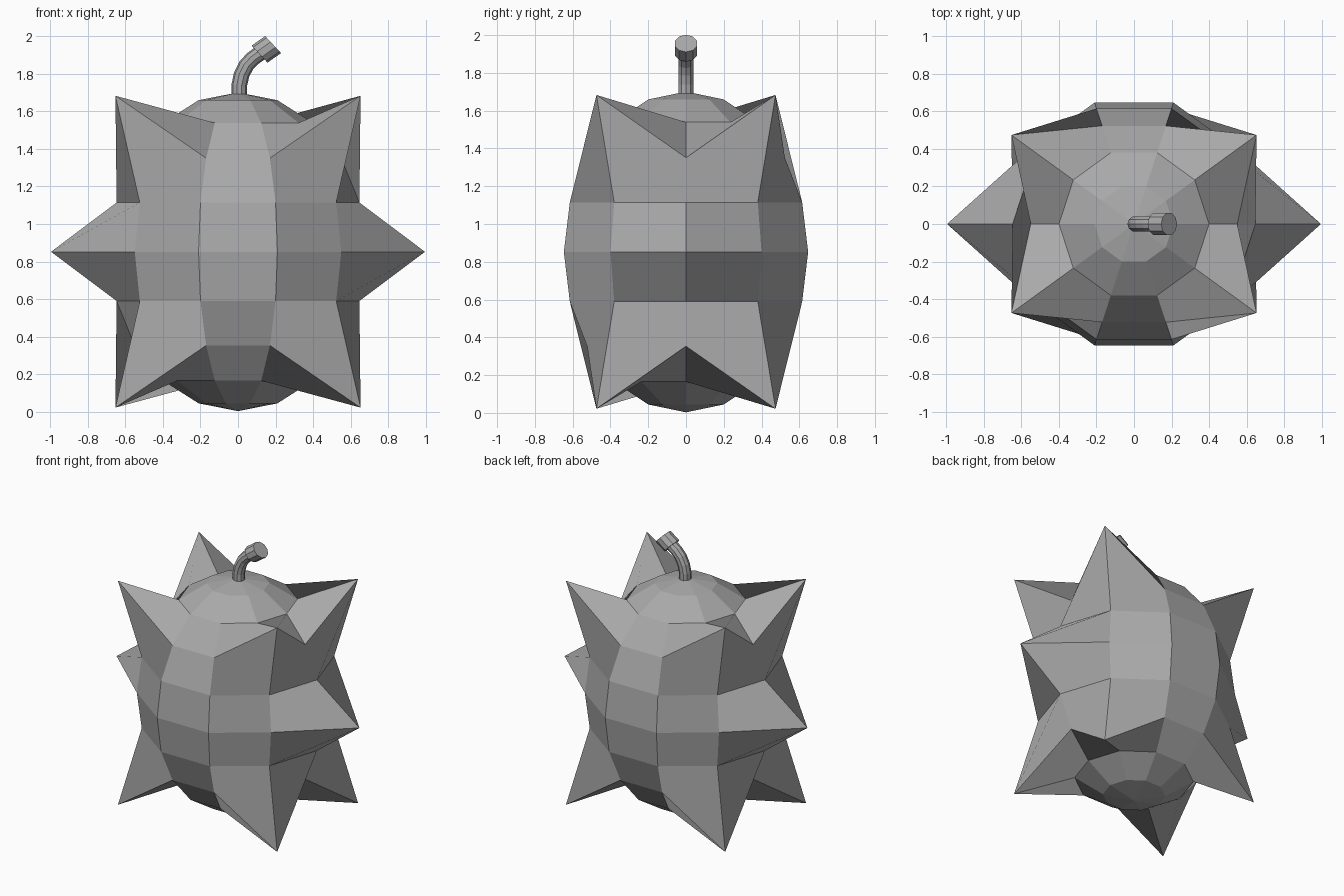
import bpy, bmesh
from math import sin, cos, pi, radians

if "Cube" in bpy.data.objects:
    bpy.data.objects.remove(bpy.data.objects["Cube"])

N = 10            # segments around and rings from pole to pole
R, H, ZC = 0.68, 0.849, 0.852

grey = bpy.data.materials.new("dark_grey")
grey.diffuse_color = (0.4, 0.4, 0.4, 1)
grey.use_nodes = True
grey.node_tree.nodes["Principled BSDF"].inputs["Base Color"].default_value = grey.diffuse_color


def make_object(name, bm):
    bmesh.ops.recalc_face_normals(bm, faces=bm.faces)
    mesh = bpy.data.meshes.new(name)
    bm.to_mesh(mesh)
    bm.free()
    mesh.materials.append(grey)
    obj = bpy.data.objects.new(name, mesh)
    bpy.context.collection.objects.link(obj)
    return obj


def bridge(bm, upper, lower):
    n = len(upper)
    for j in range(n):
        k = (j + 1) % n
        bm.faces.new((lower[j], lower[k], upper[k], upper[j]))


# Spiky body: a ten-sided sphere with single vertices pulled out into spikes
bm = bmesh.new()
rings = []
for i in range(1, N):
    a = pi * i / N
    ring = []
    for j in range(N):
        t = 2 * pi * j / N
        ring.append(bm.verts.new((R * sin(a) * cos(t), R * sin(a) * sin(t), ZC + H * cos(a))))
    rings.append(ring)
top = bm.verts.new((0, 0, ZC + H))
bottom = bm.verts.new((0, 0, ZC - H))

for j in (1, 4, 6, 9):                       # eight corner spikes
    for i, z in ((3, 1.683), (7, 0.022)):
        v = rings[i - 1][j]
        v.co.x = 0.653 if v.co.x > 0 else -0.653
        v.co.y = 0.474 if v.co.y > 0 else -0.474
        v.co.z = z
for j, x in ((0, 0.996), (5, -0.996)):       # two side spikes
    rings[4][j].co = (x, 0, ZC)

for upper, lower in zip(rings, rings[1:]):
    bridge(bm, upper, lower)
for j in range(N):
    k = (j + 1) % N
    bm.faces.new((top, rings[0][j], rings[0][k]))
    bm.faces.new((bottom, rings[-1][k], rings[-1][j]))
make_object("spiky_body", bm)


# Round-section sweep in the xz plane; each station is (x, z, lean angle, radius)
def sweep(name, stations, sides=10):
    bm = bmesh.new()
    loops = []
    for x, z, lean, r in stations:
        a = radians(lean)
        loop = []
        for j in range(sides):
            t = 2 * pi * j / sides
            u, v = r * cos(t), r * sin(t)
            loop.append(bm.verts.new((x + u * cos(a), v, z - u * sin(a))))
        loops.append(loop)
    for lower, upper in zip(loops, loops[1:]):
        bridge(bm, upper, lower)
    bm.faces.new(loops[0])
    bm.faces.new(loops[-1])
    return make_object(name, bm)


# Curved stem and its thicker tip
sweep("stem", [(0.007, 1.67, 0, 0.042), (0.007, 1.74, 3, 0.042), (0.019, 1.795, 13, 0.042),
               (0.044, 1.845, 27, 0.042), (0.079, 1.882, 40, 0.042), (0.125, 1.915, 46, 0.042)])
sweep("stem_tip", [(0.115, 1.905, 47, 0.062), (0.187, 1.956, 47, 0.062)])
